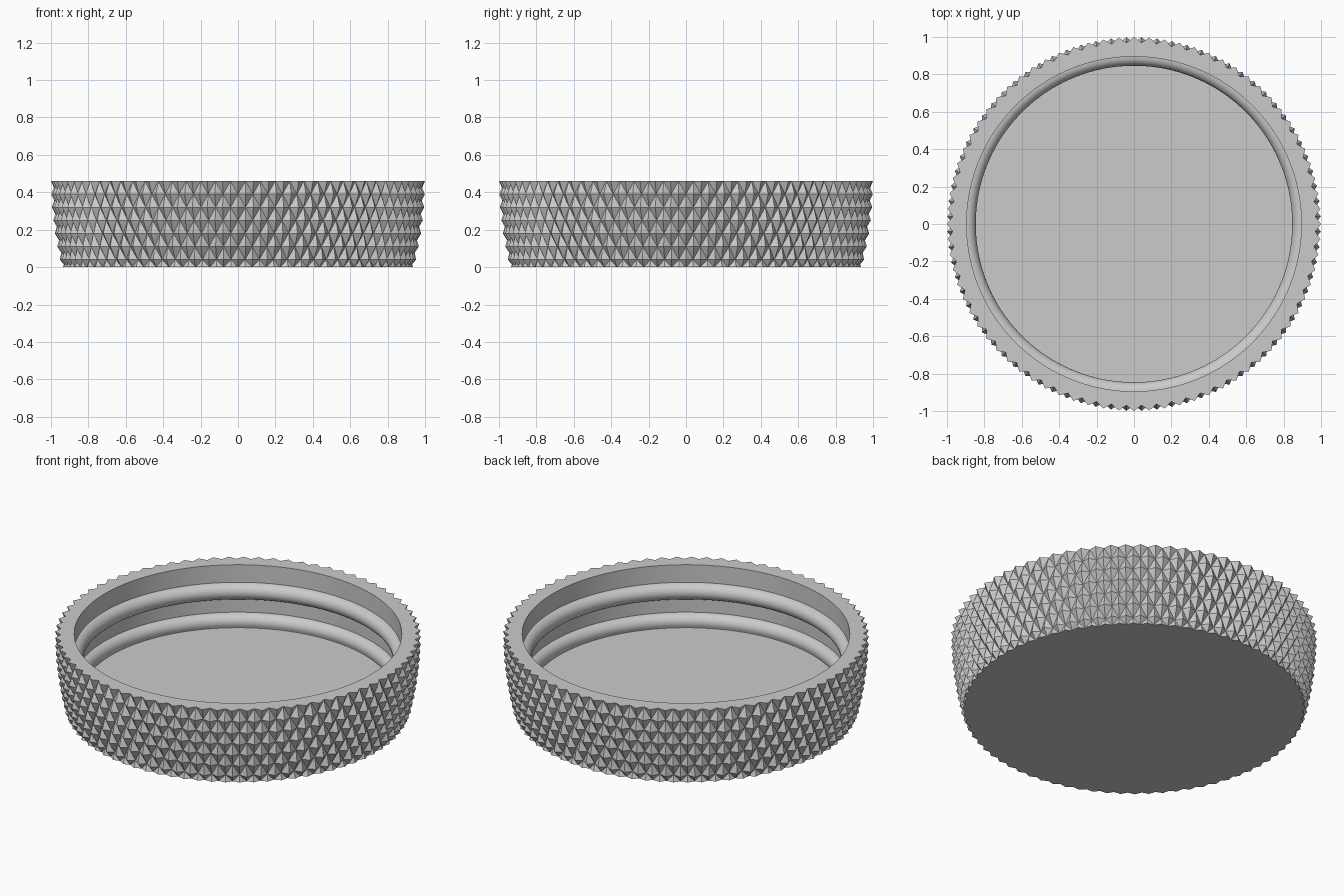
import bpy, bmesh, math

cube = bpy.data.objects.get("Cube")
if cube:
    bpy.data.objects.remove(cube)

TEETH = 76             # knurl points around one row
SEGS = TEETH * 2
HEIGHT, ROW = 0.46, 0.07
DEPTH = 0.03           # knurl depth
BORE, FLOOR = 0.895, 0.1

grey = bpy.data.materials.new("cap grey")
grey.use_nodes = True
colour = (0.6, 0.6, 0.6, 1)
grey.diffuse_color = colour
grey.node_tree.nodes["Principled BSDF"].inputs["Base Color"].default_value = colour


def add_ring(bm, radius, z):
    """Ring of vertices; radius is a function of the column index."""
    return [bm.verts.new((radius(i) * math.cos(math.tau * i / SEGS),
                          radius(i) * math.sin(math.tau * i / SEGS), z))
            for i in range(SEGS)]


def finish(bm, name):
    mesh = bpy.data.meshes.new(name)
    bm.to_mesh(mesh)
    bm.free()
    mesh.materials.append(grey)
    obj = bpy.data.objects.new(name, mesh)
    bpy.context.collection.objects.link(obj)
    return obj


def outer_radius(z):
    """Crest radius: nearly straight, drawn in towards the base."""
    return 1 - 0.057 * max(0, 1 - z / 0.42) ** 1.8


# Knurled outside with rim and underside: rows of diamond pyramids
bm = bmesh.new()
rows = []
z_levels = [HEIGHT - ROW * j for j in range(7)] + [0]
for j, z in enumerate(z_levels):
    crest = outer_radius(z)
    # the last row is cut short by the underside
    swing = 0.6 if z == 0 else 1
    rows.append(add_ring(bm, lambda i: crest - DEPTH * (
        0.5 + swing * (0.5 if (i + j) % 2 else -0.5)), z))
for j in range(len(rows) - 1):
    up, low = rows[j], rows[j + 1]
    for i in range(SEGS):
        k = (i + 1) % SEGS
        # split each cell along its valley
        if (i + j) % 2:
            bm.faces.new((up[i], low[i], low[k]))
            bm.faces.new((up[i], low[k], up[k]))
        else:
            bm.faces.new((up[i], low[i], up[k]))
            bm.faces.new((low[i], low[k], up[k]))
bm.faces.new(list(reversed(rows[-1])))
rim = add_ring(bm, lambda i: BORE, HEIGHT)
for i in range(SEGS):
    k = (i + 1) % SEGS
    bm.faces.new((rim[i], rows[0][i], rows[0][k], rim[k]))
finish(bm, "knurled_shell")

# Smooth bore with two rounded thread ridges, the lower one half sunk in the floor
profile = [(BORE, HEIGHT)]
for centre in (0.305, 0.125):
    for n in range(13):
        a = math.pi * n / 12
        z = centre + 0.049 * math.cos(a)
        if z > FLOOR:
            profile.append((BORE - 0.049 * math.sin(a), z))
profile.append((profile[-1][0], FLOOR))
bm = bmesh.new()
rings = [add_ring(bm, lambda i, r=r: r, z) for r, z in profile]
for up, low in zip(rings, rings[1:]):
    for i in range(SEGS):
        k = (i + 1) % SEGS
        bm.faces.new((up[i], up[k], low[k], low[i]))
bm.faces.new(rings[-1])
bore = finish(bm, "threaded_bore")
bpy.ops.object.select_all(action="DESELECT")
bore.select_set(True)
bpy.context.view_layer.objects.active = bore
bpy.ops.object.shade_smooth_by_angle(angle=math.radians(35))
